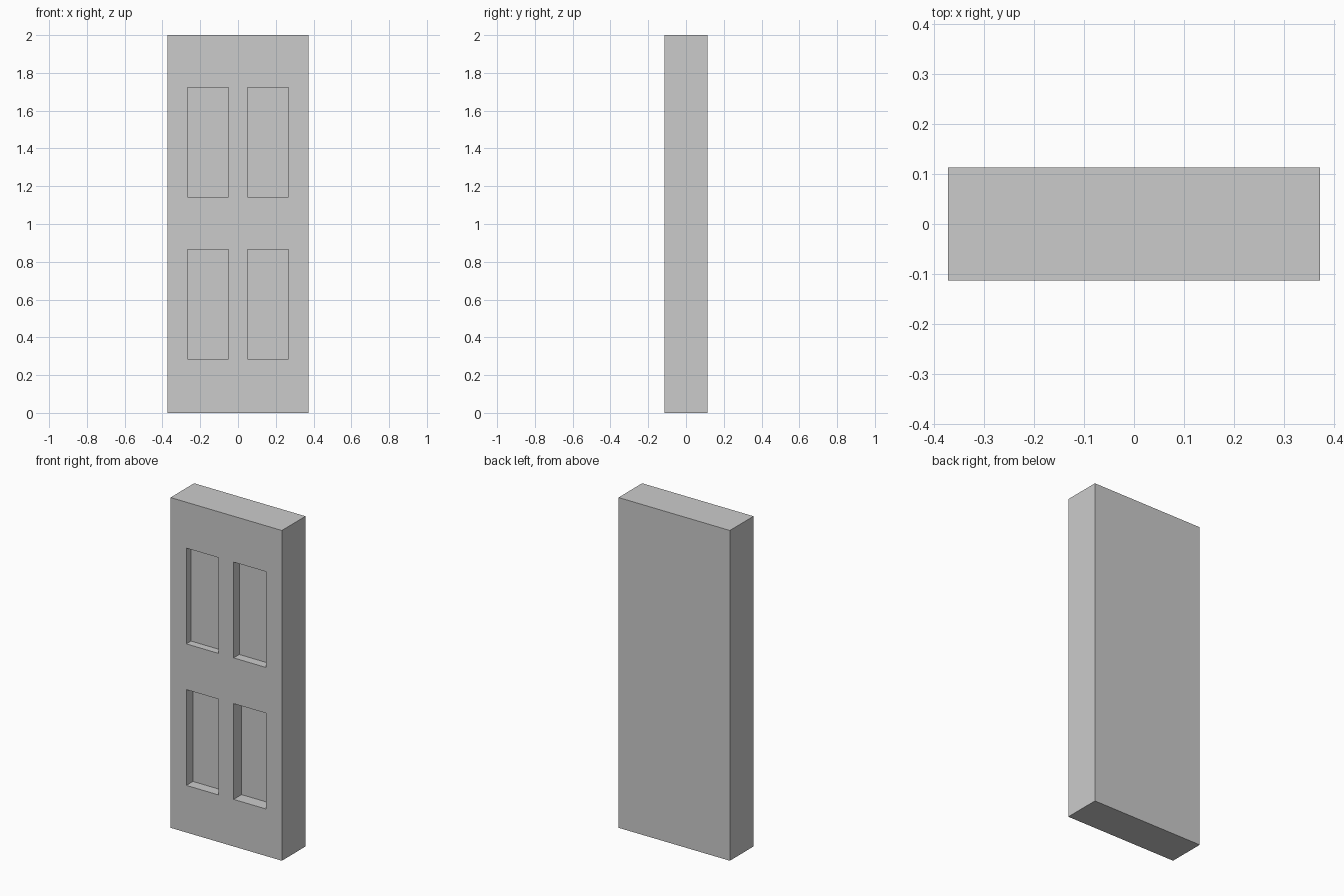
import bpy, bmesh
from mathutils import Vector

if "Cube" in bpy.data.objects:
    bpy.data.objects.remove(bpy.data.objects["Cube"])

W, D, H = 0.746, 0.226, 2.0
PANEL_X = (0.05, 0.267)
ROWS = {"low": (0.285, 0.865), "high": (1.142, 1.722)}
# Recess depth of each panel: (row, side)
DEPTH = {("low", -1): 0.063, ("low", 1): 0.076,
         ("high", -1): 0.045, ("high", 1): 0.054}

# Door slab
bm = bmesh.new()
bmesh.ops.create_cube(bm, size=1)
bmesh.ops.scale(bm, vec=(W, D, H), verts=bm.verts)
bmesh.ops.translate(bm, vec=(0, 0, H / 2), verts=bm.verts)


def cut(point, normal):
    geom = bm.verts[:] + bm.edges[:] + bm.faces[:]
    bmesh.ops.bisect_plane(bm, geom=geom, plane_co=point, plane_no=normal)


# Panel outlines
for x in PANEL_X:
    for side in (-1, 1):
        cut((side * x, 0, 0), (1, 0, 0))
for row in ROWS.values():
    for z in row:
        cut((0, 0, z), (0, 0, 1))

# Recessed panels on the front
for (row, side), depth in DEPTH.items():
    target = Vector((side * sum(PANEL_X) / 2, -D / 2, sum(ROWS[row]) / 2))
    face = min(bm.faces, key=lambda f: (f.calc_center_median() - target).length)
    panel = bmesh.ops.extrude_discrete_faces(bm, faces=[face])["faces"][0]
    bmesh.ops.translate(bm, vec=(0, depth, 0), verts=panel.verts)

bmesh.ops.recalc_face_normals(bm, faces=bm.faces)
mesh = bpy.data.meshes.new("panelled_door")
bm.to_mesh(mesh)
bm.free()
bpy.context.collection.objects.link(bpy.data.objects.new("panelled_door", mesh))
